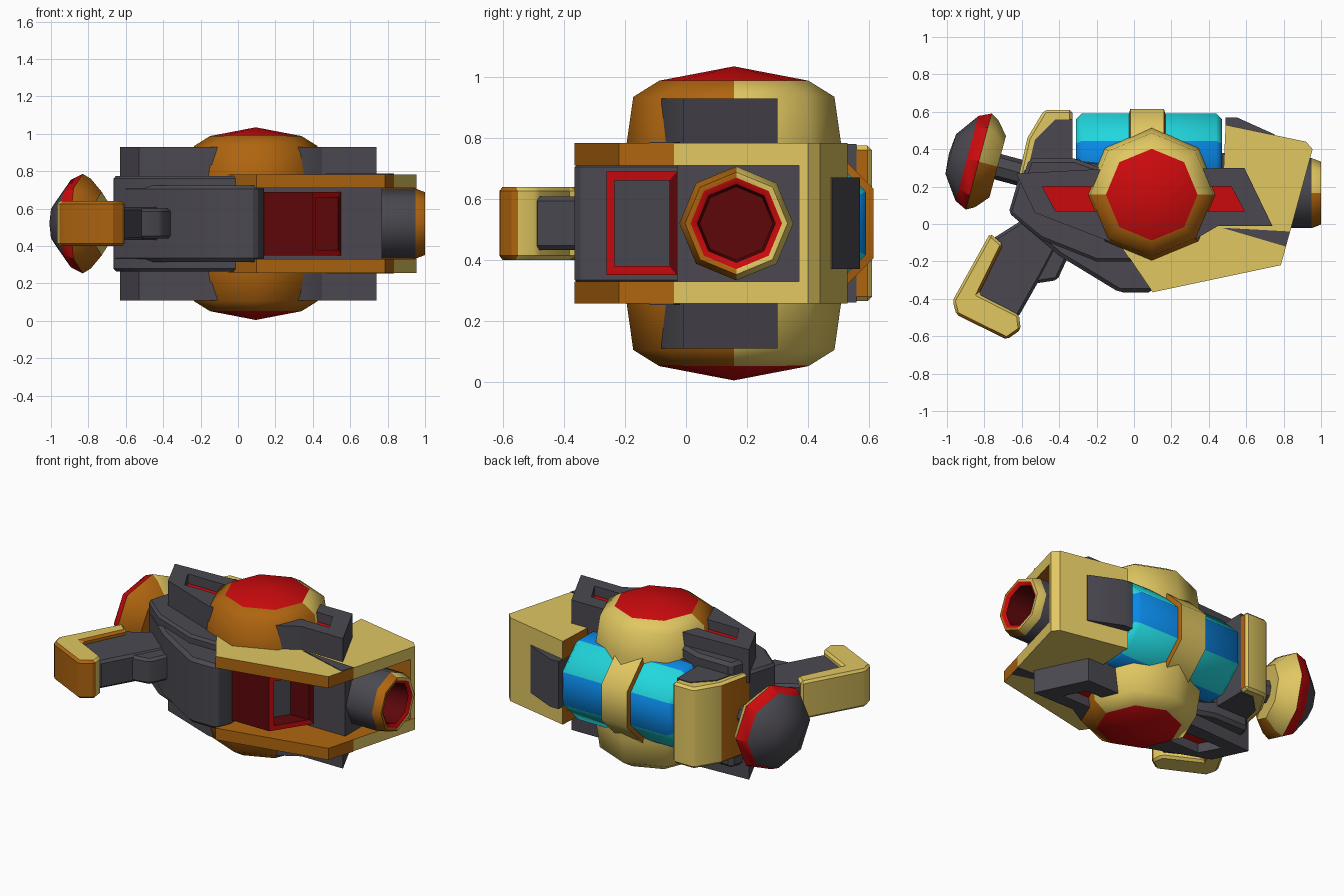
import bpy, bmesh, math
from mathutils import Vector

if "Cube" in bpy.data.objects:
    bpy.data.objects.remove(bpy.data.objects["Cube"])

ZC = 0.52  # mirror plane of the model
COLOURS = {
    "gold": (0.75, 0.57, 0.12), "bronze": (0.43, 0.13, 0.005),
    "grey": (0.07, 0.066, 0.081), "red": (0.6, 0.003, 0.004),
    "dark_red": (0.11, 0.002, 0.003), "cyan": (0.015, 0.68, 0.73),
    "blue": (0.003, 0.25, 0.8)}
MATS = {}
for label, rgb in COLOURS.items():
    m = bpy.data.materials.new(label)
    m.use_nodes = True
    m.diffuse_color = (*rgb, 1)
    m.node_tree.nodes["Principled BSDF"].inputs["Base Color"].default_value = (*rgb, 1)
    MATS[label] = m
ORDER = list(COLOURS)


def finish(name, bm, rule=None, bevel=0, angle=30):
    """Colour faces by rule(centre, normal) and make the object."""
    bmesh.ops.recalc_face_normals(bm, faces=bm.faces)
    if bevel:
        edges = [e for e in bm.edges if e.calc_face_angle(0) > 0.5]
        bmesh.ops.bevel(bm, geom=edges, offset=bevel, segments=1, affect='EDGES')
    bm.normal_update()
    if rule:
        for f in bm.faces:
            f.material_index = ORDER.index(rule(f.calc_center_median(), f.normal))
    used = sorted({f.material_index for f in bm.faces})
    mesh = bpy.data.meshes.new(name)
    for i in used:
        mesh.materials.append(MATS[ORDER[i]])
    for f in bm.faces:
        f.material_index = used.index(f.material_index)
    bm.to_mesh(mesh)
    bm.free()
    ob = bpy.data.objects.new(name, mesh)
    bpy.context.collection.objects.link(ob)
    bpy.ops.object.select_all(action='DESELECT')
    ob.select_set(True)
    bpy.context.view_layer.objects.active = ob
    bpy.ops.object.shade_smooth_by_angle(angle=math.radians(angle))


def prism_mesh(pts, z0, z1):
    bm = bmesh.new()
    low = [bm.verts.new((x, y, z0)) for x, y in pts]
    high = [bm.verts.new((x, y, z1)) for x, y in pts]
    bm.faces.new(low)
    bm.faces.new(high)
    n = len(pts)
    for i in range(n):
        j = (i + 1) % n
        bm.faces.new((low[i], low[j], high[j], high[i]))
    return bm


def prism(name, pts, half, rule, bevel=0):
    """Outline in plan, centred on the mirror plane."""
    finish(name, prism_mesh(pts, ZC - half, ZC + half), rule, bevel)


def lathe(name, origin, axis, profile, rule, phase=0.0, sides=8, angle=50):
    """profile: (distance, radius, colour of the band that starts here)."""
    bm = bmesh.new()
    a = Vector(axis).normalized()
    u = Vector((1, 0, 0)) if abs(a.z) > 0.9 else Vector((0, 0, 1))
    v = a.cross(u)
    rings = []
    for t, r, _ in profile:
        c = Vector(origin) + a * t
        if r == 0:
            rings.append([bm.verts.new(c)])
            continue
        angs = [phase + math.tau * k / sides for k in range(sides)]
        rings.append([bm.verts.new(c + (u * math.cos(q) + v * math.sin(q)) * r) for q in angs])
    for (p, q), (_, _, col) in zip(zip(rings, rings[1:]), profile):
        for k in range(sides):
            j = (k + 1) % sides
            loop = [p[k % len(p)], p[j % len(p)], q[j % len(q)], q[k % len(q)]]
            f = bm.faces.new(list(dict.fromkeys(loop)))
            f.material_index = ORDER.index(rule(col, f.calc_center_median()))
    finish(name, bm, angle=angle)


def plain(col):
    return lambda c, n: col


def split_at(y):
    return lambda col, c: "bronze" if col == "gold" and c.y < y else col


# Main body: narrow rounded belly, wider upper shell, core behind the vent
prism("belly", [(-0.67, 0.06), (-0.4, -0.17), (-0.08, -0.365), (0.1, -0.365), (0.14, -0.27),
                (0.14, 0.3), (-0.6, 0.3)], 0.205, plain("grey"), 0.02)
prism("body_shell", [(-0.67, 0.06), (-0.5, -0.08), (-0.2, -0.2), (0.05, -0.2), (0.14, 0.3),
                     (-0.33, 0.35), (-0.6, 0.3)], 0.255, plain("grey"), 0.015)
prism("body_core", [(0.1, -0.03), (0.77, -0.03), (0.77, 0.38), (0.1, 0.38)], 0.19, plain("grey"))

# Vent under the body, with a slanted red mouth
bm = prism_mesh([(0.1, -0.26), (0.4, -0.26), (0.55, -0.03), (0.1, -0.03)], ZC - 0.17, ZC + 0.17)
bmesh.ops.recalc_face_normals(bm, faces=bm.faces)
for f in bm.faces:
    f.material_index = ORDER.index("dark_red")
mouth = max(bm.faces, key=lambda f: f.normal.x)
mouth.material_index = ORDER.index("red")
frame = bmesh.ops.inset_region(bm, faces=[mouth], thickness=0.042)["faces"]
max(frame, key=lambda f: f.calc_center_median().y).material_index = ORDER.index("dark_red")
mouth.material_index = ORDER.index("dark_red")
recess = bmesh.ops.extrude_discrete_faces(bm, faces=[mouth])["faces"][0]
recess.material_index = ORDER.index("grey")
bmesh.ops.translate(bm, verts=recess.verts, vec=(-0.13, 0, 0))
finish("vent", bm)

# Gold side plates, grey slots, raised side panels and domes on both sides
plate = [(-0.08, -0.1), (0.1, -0.365), (0.785, -0.22), (0.835, -0.04), (0.955, 0.4),
         (0.92, 0.44), (0.49, 0.53), (0.47, 0.1), (0.1, 0.2)]
panel = [(-0.53, 0.06), (-0.14, -0.09), (0.33, -0.08), (0.45, -0.01), (0.74, -0.01),
         (0.59, 0.3), (-0.25, 0.29), (-0.63, 0.27)]
slot = [(-0.42, 0.07), (-0.14, 0.07), (0.33, 0.07), (0.42, 0.07), (0.59, 0.07),
        (0.52, 0.2), (-0.22, 0.2), (-0.49, 0.2)]
for s, side in ((1, "upper"), (-1, "lower")):
    def plate_rule(c, n):
        if abs(n.z) > 0.5:
            return "gold" if n.z * s > 0 else "bronze"
        return "bronze" if c.y < 0 or n.x < -0.5 else "gold"

    finish(side + "_plate", prism_mesh(plate, ZC + s * 0.19, ZC + s * 0.263), plate_rule)
    finish(side + "_slot", prism_mesh([(0.47, -0.02), (0.81, -0.12), (0.833, -0.04)],
                                      ZC + s * 0.26, ZC + s * 0.267), plain("grey"))
    # Panel frame around a sunken red floor
    bm = bmesh.new()
    loops = [[bm.verts.new((x, y, ZC + s * h)) for x, y in pts]
             for pts, h in ((panel, 0.2), (panel, 0.41), (slot, 0.41), (slot, 0.35))]
    for a, b in zip(loops, loops[1:]):
        for i in range(len(panel)):
            j = (i + 1) % len(panel)
            bm.faces.new((a[i], a[j], b[j], b[i]))
    bm.faces.new(loops[0])
    bm.faces.new(loops[-1])
    finish(side + "_panel", bm, lambda c, n: "red" if abs(abs(c.z - ZC) - 0.35) < 0.005
           else "grey")
    # Flank rising from the back of the body to the panel
    finish(side + "_flank", prism_mesh([(-0.61, 0.2), (-0.3, 0.2), (-0.15, 0.29), (-0.32, 0.35),
                                        (-0.56, 0.35)], ZC + s * 0.2, ZC + s * 0.33),
           plain("grey"), 0.02)
    lathe(side + "_dome", (0.095, 0.157, ZC), (0, 0, s),
          [(0.2, 0.358, "gold"), (0.26, 0.352, "gold"), (0.415, 0.33, "gold"),
           (0.468, 0.245, "red"), (0.515, 0, "red")], split_at(0.157))

# Cowl around the muzzle
prism("cowl", [(0.49, 0.37), (0.945, 0.37), (0.955, 0.4), (0.92, 0.44), (0.49, 0.53)], 0.263,
      lambda c, n: "bronze" if n.x < -0.5 or n.y < -0.5 else "gold")
prism("cowl_insert", [(0.49, 0.3), (0.75, 0.3), (0.75, 0.48), (0.55, 0.57), (0.49, 0.57)],
      0.15, plain("grey"))

# Muzzle
lathe("muzzle", (0, 0.165, ZC), (1, 0, 0),
      [(0.7, 0.187, "grey"), (0.95, 0.187, "gold"), (1.0, 0.168, "gold"), (1.0, 0.15, "red"),
       (0.985, 0.128, "dark_red"), (0.82, 0.12, "dark_red"), (0.82, 0, "dark_red")],
      split_at(0.165))

# Energy cell with its clamp ring, flats facing the axes
K = 1 / math.cos(math.pi / 8)
lathe("energy_cell", (0, 0.34, ZC), (1, 0, 0),
      [(-0.31, 0, "blue"), (-0.31, 0.22 * K, "cyan"), (-0.28, 0.25 * K, "cyan"),
       (0.44, 0.25 * K, "cyan"), (0.47, 0.22 * K, "blue"), (0.47, 0, "blue")],
      lambda col, c: "cyan" if col == "cyan" and 0.45 < c.y < 0.56 else "blue", math.pi / 8)
lathe("cell_ring", (0, 0.34, ZC), (1, 0, 0),
      [(-0.03, 0.24 * K, "bronze"), (-0.02, 0.275 * K, "gold"), (0.16, 0.275 * K, "bronze"),
       (0.17, 0.24 * K, "bronze")], split_at(0.42), math.pi / 8)

# Rear block: gold band wrapped over a grey core
prism("rear_band", [(-0.62, 0.24), (-0.57, 0.46), (-0.48, 0.61), (-0.33, 0.61), (-0.33, 0.2)],
      0.255, lambda c, n: "bronze" if abs(n.x) > 0.9 else "gold", 0.015)
prism("rear_core", [(-0.59, 0.2), (-0.53, 0.45), (-0.42, 0.56), (-0.328, 0.56), (-0.328, 0.2)],
      0.26, plain("grey"))

# Rear dial on a shaft
lathe("rear_dial", (-0.835, 0.335, ZC), (-0.965, 0.26, 0),
      [(-0.3, 0.07, "grey"), (-0.11, 0.07, "gold"), (-0.11, 0.17, "gold"), (-0.05, 0.24, "gold"),
       (-0.005, 0.266, "red"), (0.06, 0.235, "grey"), (0.15, 0.11, "grey"), (0.16, 0, "grey")],
      split_at(0.25), angle=40)

# Grip, trigger and gold heel
prism("grip", [(-0.79, -0.1), (-0.6, 0.02), (-0.4, -0.1), (-0.49, -0.27), (-0.62, -0.5),
               (-0.85, -0.4)], 0.088, plain("grey"), 0.015)
prism("trigger", [(-0.34, -0.15), (-0.41, -0.3), (-0.54, -0.32), (-0.48, -0.08)], 0.08,
      plain("grey"), 0.015)
prism("grip_heel", [(-0.77, -0.05), (-0.97, -0.41), (-0.95, -0.485), (-0.68, -0.618),
                    (-0.605, -0.565), (-0.615, -0.485), (-0.83, -0.375), (-0.7, -0.11)], 0.12,
      lambda c, n: "bronze" if n.y < -0.3 else "gold", 0.014)
